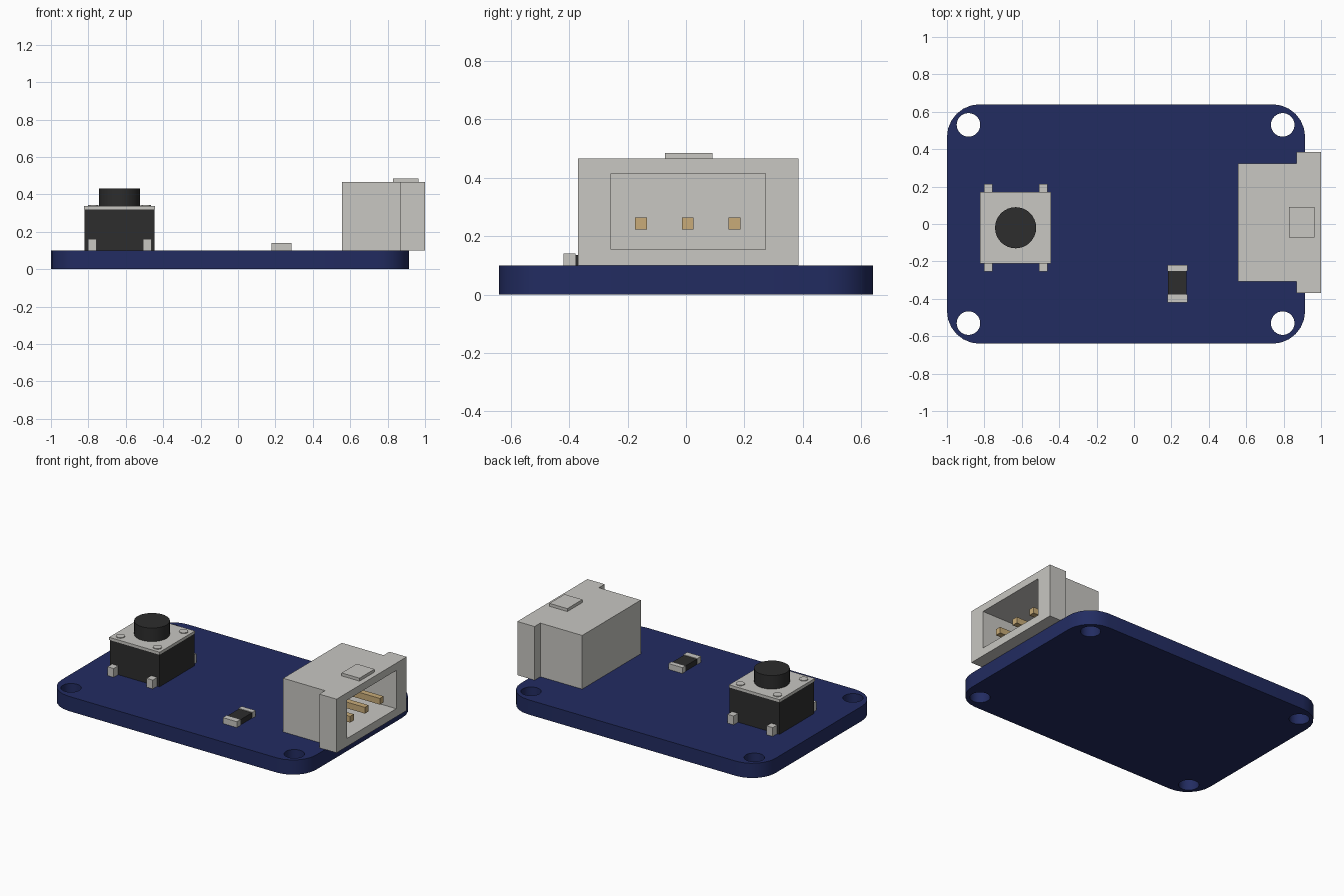
import bpy, bmesh
from math import sin, cos, pi, radians
from mathutils import Vector

cube = bpy.data.objects.get("Cube")
if cube:
    bpy.data.objects.remove(cube, do_unlink=True)


def material(name, rgb, rough=0.6):
    m = bpy.data.materials.new(name)
    m.use_nodes = True
    m.diffuse_color = (*rgb, 1)
    bsdf = m.node_tree.nodes["Principled BSDF"]
    bsdf.inputs["Base Color"].default_value = (*rgb, 1)
    bsdf.inputs["Roughness"].default_value = rough
    return m


BLUE = material("board blue", (0.016, 0.025, 0.12))
GREY = material("light grey", (0.58, 0.57, 0.54))
BLACK = material("black plastic", (0.026, 0.026, 0.026))
GOLD = material("contact gold", (0.58, 0.41, 0.19))


def add(name, bm, mat):
    bmesh.ops.recalc_face_normals(bm, faces=bm.faces)
    mesh = bpy.data.meshes.new(name)
    bm.to_mesh(mesh)
    bm.free()
    mesh.materials.append(mat)
    ob = bpy.data.objects.new(name, mesh)
    bpy.context.collection.objects.link(ob)
    return ob


def box(name, x, y, z, mat):
    """Box given by its (low, high) range along each axis."""
    bm = bmesh.new()
    bmesh.ops.create_cube(bm, size=1)
    for v in bm.verts:
        v.co = [r[0] if c < 0 else r[1] for c, r in zip(v.co, (x, y, z))]
    return add(name, bm, mat)


def cylinder(name, x, y, z, radius, mat, sides=32):
    bm = bmesh.new()
    bmesh.ops.create_cone(bm, cap_ends=True, segments=sides, radius1=radius,
                          radius2=radius, depth=z[1] - z[0])
    bmesh.ops.translate(bm, verts=bm.verts, vec=(x, y, sum(z) / 2))
    ob = add(name, bm, mat)
    bpy.context.view_layer.objects.active = ob
    ob.select_set(True)
    bpy.ops.object.shade_smooth_by_angle(angle=radians(30))
    ob.select_set(False)
    return ob


def arc(cx, cy, r, start, sweep, steps):
    angles = [start + sweep * i / steps for i in range(steps + 1)]
    return [(cx + r * cos(a), cy + r * sin(a)) for a in angles]


# Circuit board: rounded outline with four mounting holes
X0, X1, Y, R, TOP = -1.0, 0.915, 0.64, 0.175, 0.1
corners = [(X1 - R, Y - R), (X0 + R, Y - R), (X0 + R, R - Y), (X1 - R, R - Y)]
loops = [[p for i, c in enumerate(corners) for p in arc(*c, R, i * pi / 2, pi / 2, 6)]]
for hx in (-0.885, 0.795):
    for hy in (-0.53, 0.53):
        loops.append(arc(hx, hy, 0.063, 0, 2 * pi, 32)[:-1])
curve = bpy.data.curves.new("board outline", "CURVE")
curve.dimensions = "2D"
curve.fill_mode = "BOTH"
curve.extrude = TOP / 2
for pts in loops:
    s = curve.splines.new("POLY")
    s.points.add(len(pts) - 1)
    for p, (x, y) in zip(s.points, pts):
        p.co = (x, y, 0, 1)
    s.use_cyclic_u = True
outline = bpy.data.objects.new("board outline", curve)
bpy.context.collection.objects.link(outline)
bm = bmesh.new()
bm.from_mesh(outline.to_mesh())
bpy.data.objects.remove(outline, do_unlink=True)
bmesh.ops.remove_doubles(bm, verts=bm.verts, dist=0.0005)
bmesh.ops.translate(bm, verts=bm.verts, vec=(0, 0, TOP / 2))
add("circuit_board", bm, BLUE)

# Connector housing: flanged plan, extruded up, with a socket sunk in its end
CY = 0.008
half = [(0.555, 0.315), (0.87, 0.315), (0.87, 0.377), (1.0, 0.377)]
plan = half + [(x, -y) for x, y in reversed(half)]
bm = bmesh.new()
base = bm.faces.new([bm.verts.new((x, CY + y, TOP)) for x, y in plan])
up = bmesh.ops.extrude_face_region(bm, geom=[base])["geom"]
bmesh.ops.translate(bm, vec=(0, 0, 0.365),
                    verts=[g for g in up if isinstance(g, bmesh.types.BMVert)])
bm.normal_update()
mouth = max(bm.faces, key=lambda f: f.calc_center_median().x)
bmesh.ops.inset_region(bm, faces=[mouth], thickness=0.03)
for v in mouth.verts:
    v.co.y = CY + (0.265 if v.co.y > CY else -0.265)
    v.co.z = 0.415 if v.co.z > 0.28 else 0.155
sunk = bmesh.ops.extrude_face_region(bm, geom=[mouth])["geom"]
bmesh.ops.translate(bm, vec=(-0.37, 0, 0),
                    verts=[g for g in sunk if isinstance(g, bmesh.types.BMVert)])
if mouth.is_valid:
    bmesh.ops.delete(bm, geom=[mouth], context="FACES_ONLY")
add("connector_housing", bm, GREY)
box("connector_latch", (0.83, 0.965), (-0.072, 0.09), (0.46, 0.485), GREY)
for i in (-1, 0, 1):
    y = 0.006 + 0.16 * i
    box(f"connector_pin_{i + 2}", (0.62, 0.965), (y - 0.02, y + 0.02), (0.222, 0.264), GOLD)

# Push button: body, metal cover, plunger, rivets and legs
BX, BY = -0.633, -0.02
box("button_body", (BX - 0.187, BX + 0.187), (BY - 0.187, BY + 0.187), (TOP, 0.32), BLACK)
box("button_cover", (BX - 0.19, BX + 0.19), (BY - 0.19, BY + 0.19), (0.32, 0.338), GREY)
cylinder("button_plunger", BX, BY, (0.33, 0.43), 0.11, BLACK)
for sx, side in ((-1, "right"), (1, "left")):
    for sy, end in ((-1, "front"), (1, "back")):
        cylinder(f"button_rivet_{end}_{side}", BX + sx * 0.14, BY + sy * 0.14,
                 (0.33, 0.343), 0.028, GREY, 20)
        x, y = BX + sx * 0.147, BY + sy * 0.205
        box(f"button_leg_{end}_{side}", (x - 0.023, x + 0.023),
            (y - 0.03, y + 0.03), (TOP, 0.16), GREY)

# Small chip resistor with two metal end caps
box("resistor_body", (0.183, 0.282), (-0.4, -0.24), (TOP, 0.136), BLACK)
for name, ys in (("front", (-0.42, -0.378)), ("back", (-0.252, -0.218))):
    box(f"resistor_cap_{name}", (0.18, 0.285), ys, (TOP, 0.14), GREY)
